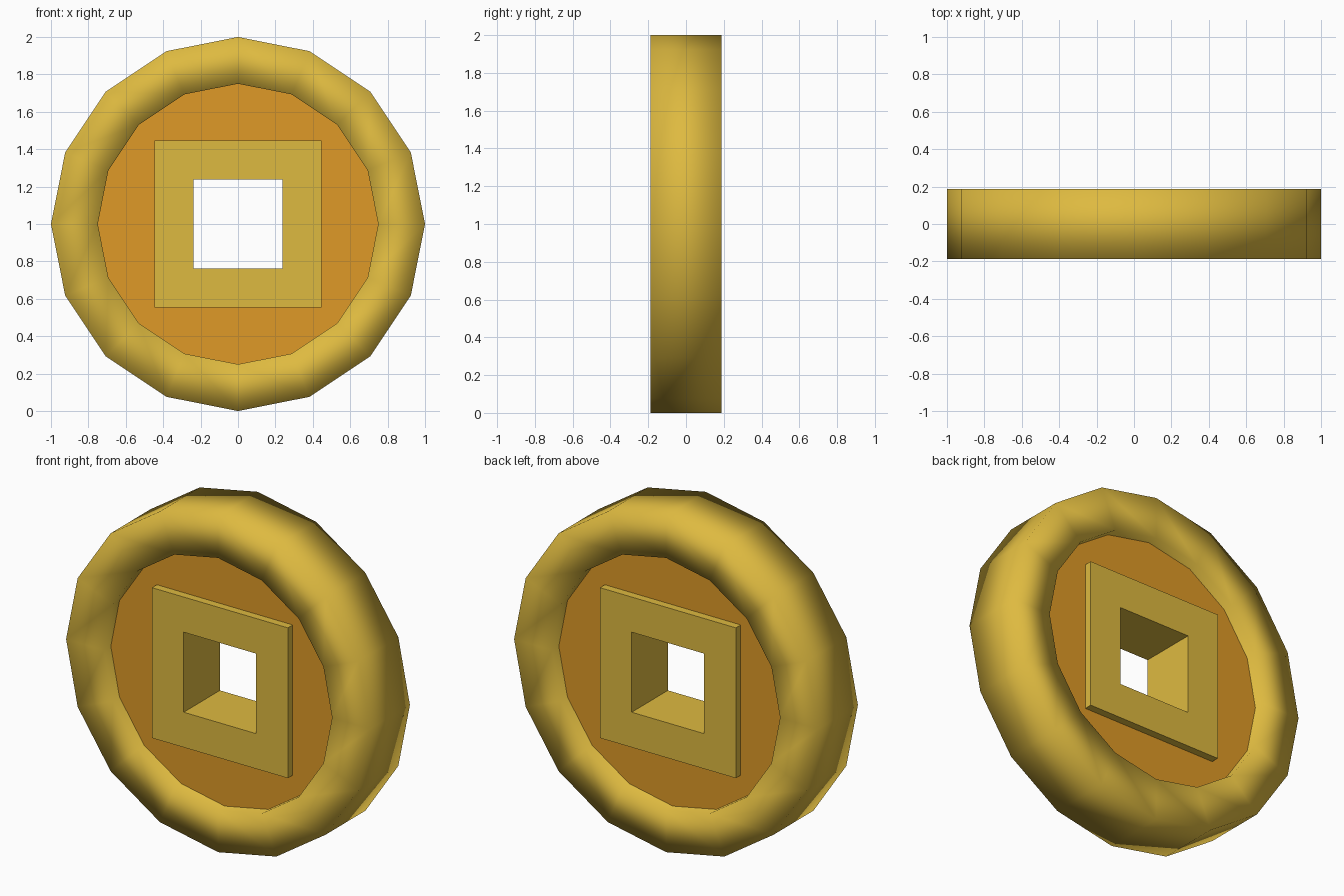
import bpy
import bmesh
from math import sin, cos, pi, sqrt

default = bpy.data.objects.get("Cube")
if default:
    bpy.data.objects.remove(default, do_unlink=True)


def material(name, colour):
    mat = bpy.data.materials.new(name)
    mat.use_nodes = True
    mat.diffuse_color = (*colour, 1)
    bsdf = next(n for n in mat.node_tree.nodes if n.type == "BSDF_PRINCIPLED")
    bsdf.inputs["Base Color"].default_value = (*colour, 1)
    return mat


def ring(name, sides, outer, inner, half_depth, mat, turn=0.0, smooth=False):
    """Rectangular section swept around the y axis, centred at z = 1."""
    section = [(outer, -half_depth), (outer, half_depth),
               (inner, half_depth), (inner, -half_depth)]
    bm = bmesh.new()
    loops = []
    for i in range(sides):
        a = turn + 2 * pi * i / sides
        loops.append([bm.verts.new((r * cos(a), y, 1 + r * sin(a)))
                      for r, y in section])
    for i, here in enumerate(loops):
        there = loops[(i + 1) % sides]
        for j in range(4):
            k = (j + 1) % 4
            face = bm.faces.new((here[j], here[k], there[k], there[j]))
            face.smooth = smooth
    bmesh.ops.recalc_face_normals(bm, faces=bm.faces)
    mesh = bpy.data.meshes.new(name)
    bm.to_mesh(mesh)
    bm.free()
    mesh.materials.append(mat)
    obj = bpy.data.objects.new(name, mesh)
    bpy.context.collection.objects.link(obj)
    return obj


gold = material("gold", (0.73, 0.49, 0.051))
orange = material("orange", (0.737, 0.323, 0.02))

# Thick outer rim, softly shaded across its corners
ring("coin_rim", 16, 1.0, 0.75, 0.187, gold, smooth=True)

# Recessed disc; its outer and inner edges are buried in the rim and frame
ring("coin_disc", 16, 0.76, 0.4, 0.124, orange)

# Raised square frame around the central square hole
ring("square_frame", 4, 0.447 * sqrt(2), 0.238 * sqrt(2), 0.17, gold, turn=pi / 4)
